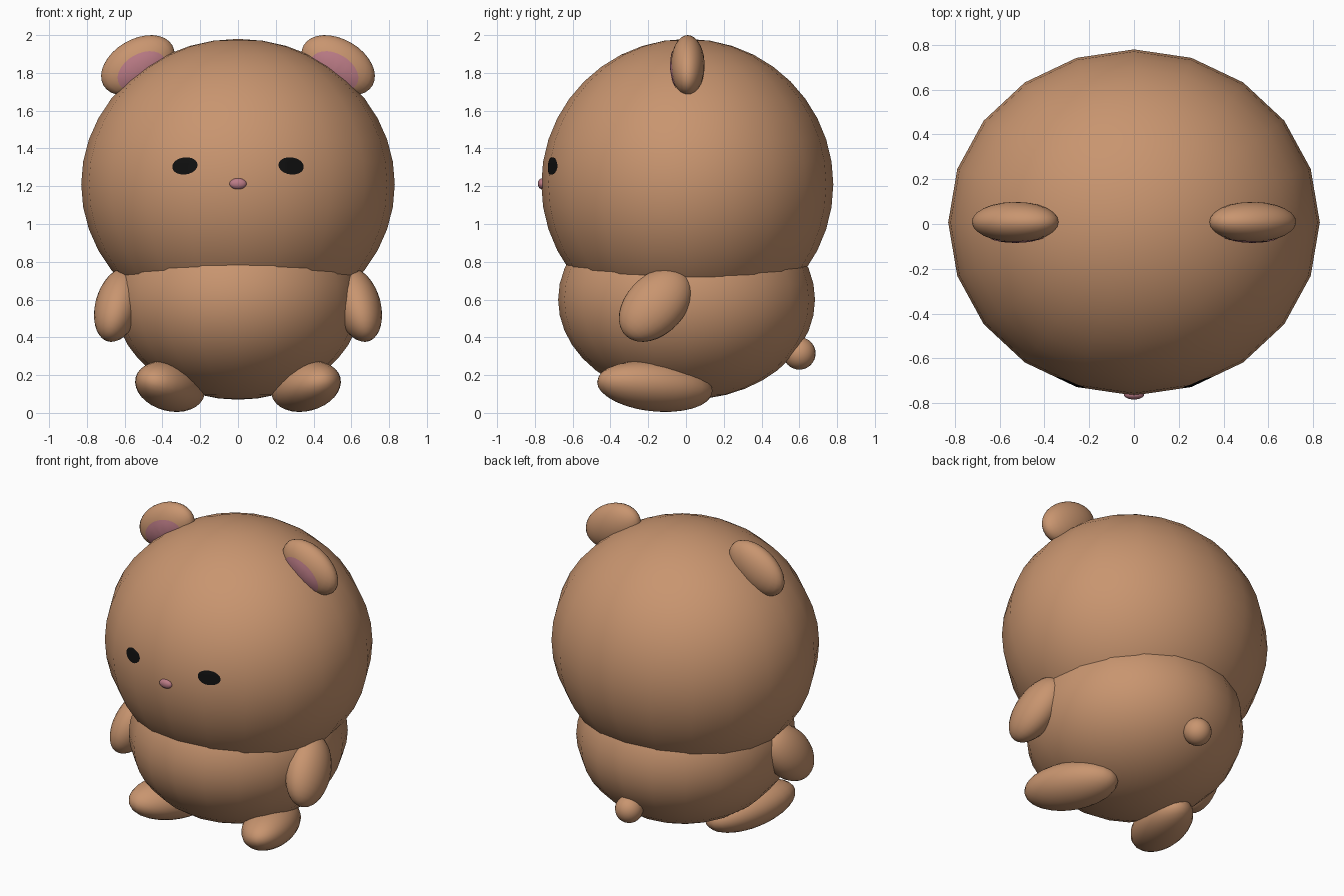
import bpy, bmesh
from math import radians, cos, sin, pi

if "Cube" in bpy.data.objects:
    bpy.data.objects.remove(bpy.data.objects["Cube"])


def material(name, rgb):
    m = bpy.data.materials.new(name)
    m.diffuse_color = (*rgb, 1)
    m.use_nodes = True
    m.node_tree.nodes["Principled BSDF"].inputs["Base Color"].default_value = m.diffuse_color
    return m


FUR = material("tan_fur", (0.58, 0.30, 0.16))
PINK = material("pink", (0.50, 0.20, 0.24))
BLACK = material("black", (0.005, 0.005, 0.005))


def finish(name, bm, loc, rot, mat):
    me = bpy.data.meshes.new(name)
    for f in bm.faces:
        f.smooth = True
    bm.to_mesh(me)
    bm.free()
    me.materials.append(mat)
    ob = bpy.data.objects.new(name, me)
    ob.location = loc
    ob.rotation_euler = [radians(a) for a in rot]
    bpy.context.collection.objects.link(ob)
    return ob


def ellipsoid(name, loc, radii, rot=(0, 0, 0), mat=FUR, segs=24, rings=16):
    bm = bmesh.new()
    bmesh.ops.create_uvsphere(bm, u_segments=segs, v_segments=rings, radius=1)
    bmesh.ops.scale(bm, vec=radii, verts=bm.verts)
    return finish(name, bm, loc, rot, mat)


def patch(name, target, x, z, rx, rz, roll, mat, segs=28, rings=6):
    """Oval marking projected backwards (+y) onto the target surface."""
    bm = bmesh.new()
    centre = bm.verts.new((0, 0, 0))
    prev = None
    for r in range(1, rings + 1):
        k = r / rings
        ring = [bm.verts.new((rx * k * cos(2 * pi * i / segs), 0,
                              rz * k * sin(2 * pi * i / segs))) for i in range(segs)]
        for i in range(segs):
            j = (i + 1) % segs
            if prev:
                bm.faces.new((prev[i], ring[i], ring[j], prev[j]))
            else:
                bm.faces.new((centre, ring[i], ring[j]))
        prev = ring
    ob = finish(name, bm, (x, -1.2, z), (0, roll, 0), mat)
    mod = ob.modifiers.new("project", 'SHRINKWRAP')
    mod.target = target
    mod.wrap_method = 'PROJECT'
    mod.use_project_y = True
    mod.wrap_mode = 'ABOVE_SURFACE'
    mod.offset = 0.004
    return ob


# Head, body, tail and nose on the centre line
head = ellipsoid("head", (0, 0.007, 1.21), (0.83, 0.773, 0.77), segs=20, rings=20)
ellipsoid("body", (0, 0.003, 0.60), (0.655, 0.68, 0.53), segs=20, rings=20)
ellipsoid("tail", (0, 0.60, 0.315), (0.086, 0.086, 0.086))
ellipsoid("nose", (0, -0.762, 1.213), (0.045, 0.022, 0.029), mat=PINK)

# Paired parts, mirrored across x
for s, side in ((1, "right"), (-1, "left")):
    ear = ellipsoid(side + "_ear", (s * 0.53, 0.009, 1.84), (0.211, 0.09, 0.138),
                    (0, s * 30.5, 0))
    patch(side + "_inner_ear", ear, s * 0.51, 1.81, 0.137, 0.09, s * 30.5, PINK)
    patch(side + "_eye", head, s * 0.28, 1.307, 0.067, 0.045, s * 8, BLACK)
    ellipsoid(side + "_arm", (s * 0.635, -0.162, 0.572), (0.12, 0.158, 0.23),
              (-42, s * -16, 0))
    ellipsoid(side + "_foot", (s * 0.36, -0.165, 0.14), (0.165, 0.32, 0.13),
              (-6, s * -12, s * 20))
